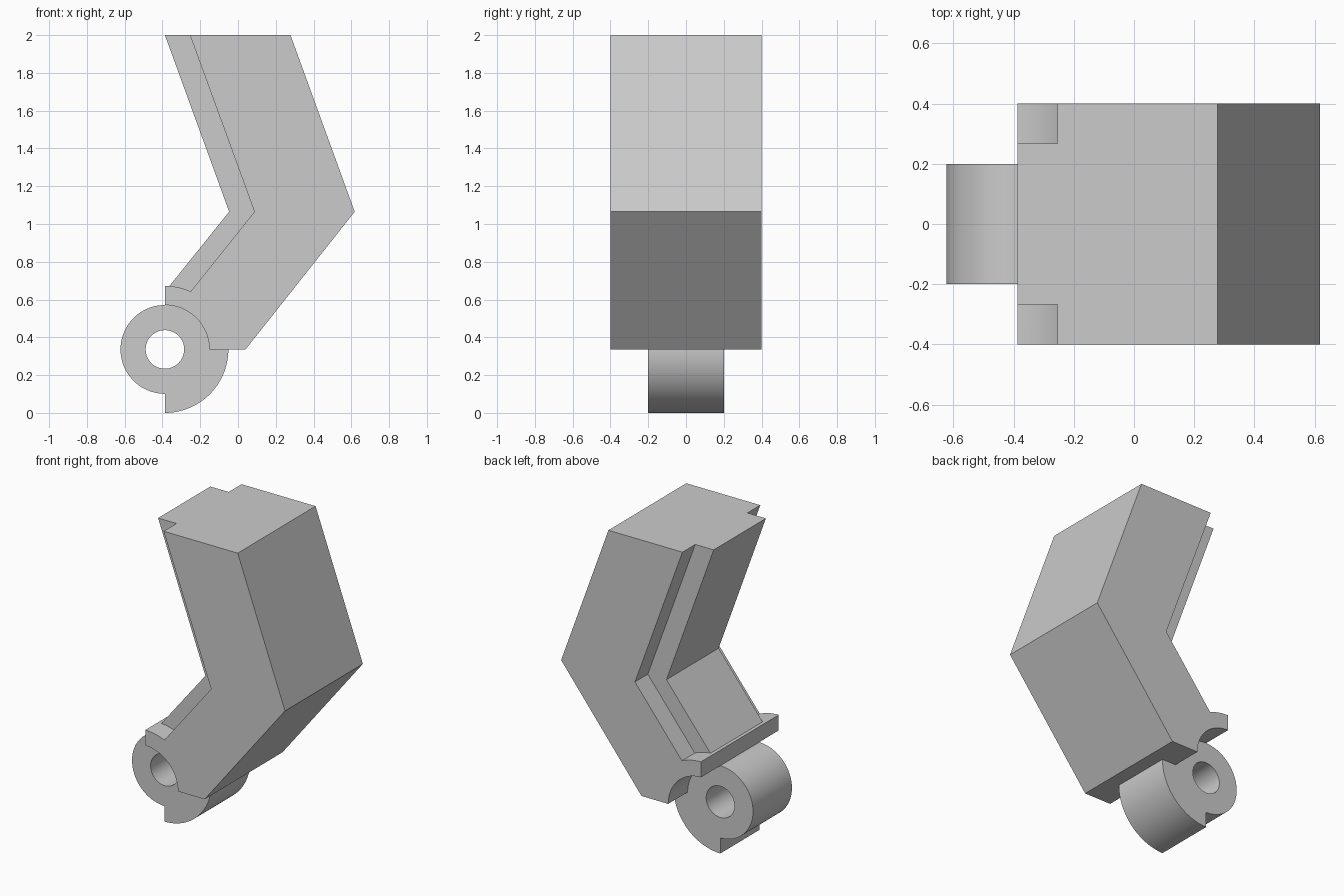
import bpy, bmesh
from math import sin, cos, radians

if "Cube" in bpy.data.objects:
    bpy.data.objects.remove(bpy.data.objects["Cube"], do_unlink=True)

GREY = (0.6, 0.6, 0.6, 1)
mat = bpy.data.materials.new("plain grey")
mat.use_nodes = True
mat.diffuse_color = GREY
mat.node_tree.nodes["Principled BSDF"].inputs["Base Color"].default_value = GREY

# Pivot centre and radii
CX, CZ = -0.387, 0.336
INNER, OUTER, HOLE = 0.235, 0.336, 0.102


def arc(radius, start, end, steps):
    """Points round the pivot, angles in degrees."""
    angles = [radians(start + (end - start) * i / steps) for i in range(steps + 1)]
    return [(CX + radius * cos(a), CZ + radius * sin(a)) for a in angles]


def prism(name, profile, y0, y1):
    """Extrude an x-z profile from y0 to y1."""
    bm = bmesh.new()
    face = bm.faces.new([bm.verts.new((x, y0, z)) for x, z in profile])
    ext = bmesh.ops.extrude_face_region(bm, geom=[face])
    verts = [v for v in ext["geom"] if isinstance(v, bmesh.types.BMVert)]
    bmesh.ops.translate(bm, verts=verts, vec=(0, y1 - y0, 0))
    bmesh.ops.recalc_face_normals(bm, faces=bm.faces)
    mesh = bpy.data.meshes.new(name)
    bm.to_mesh(mesh)
    bm.free()
    mesh.materials.append(mat)
    obj = bpy.data.objects.new(name, mesh)
    bpy.context.collection.objects.link(obj)
    return obj


def select(obj):
    bpy.ops.object.select_all(action="DESELECT")
    obj.select_set(True)
    bpy.context.view_layer.objects.active = obj


def cut(obj, cutter):
    """Subtract the cutter for good and throw it away."""
    cutter.hide_render = True
    mod = obj.modifiers.new("cut", "BOOLEAN")
    mod.operation = "DIFFERENCE"
    mod.solver = "EXACT"
    mod.object = cutter
    select(obj)
    bpy.ops.object.modifier_apply(modifier=mod.name)
    bpy.data.objects.remove(cutter, do_unlink=True)


# Bent arm with a curved seat and lip over the pivot
arm = prism("bent_arm",
            [(-0.387, 2), (0.278, 2), (0.618, 1.065), (0.04, CZ)]
            + arc(INNER, 0, 90, 24)
            + arc(OUTER, 90, 86, 2)
            + [(-0.047, 1.065)], -0.4, 0.4)

# Rebates along both inner corners, stopping at the lip
rebate = ([(-0.291, 2.1), (0.087, 1.065)]
          + arc(OUTER, 66, 86, 8)
          + [(-0.6, 0.8), (-0.6, 2.1)])
for side in (-1, 1):
    cut(arm, prism("rebate_cutter", rebate, side * 0.268, side * 0.5))

# Pivot barrel with a quarter-round lobe underneath
barrel = prism("pivot_barrel",
               arc(INNER, 0, 270, 72) + arc(OUTER, 270, 360, 32), -0.2, 0.2)
cut(barrel, prism("hole_cutter", arc(HOLE, 0, 360, 48)[:-1], -0.3, 0.3))

for obj in (arm, barrel):
    select(obj)
    bpy.ops.object.shade_smooth_by_angle(angle=radians(25))
